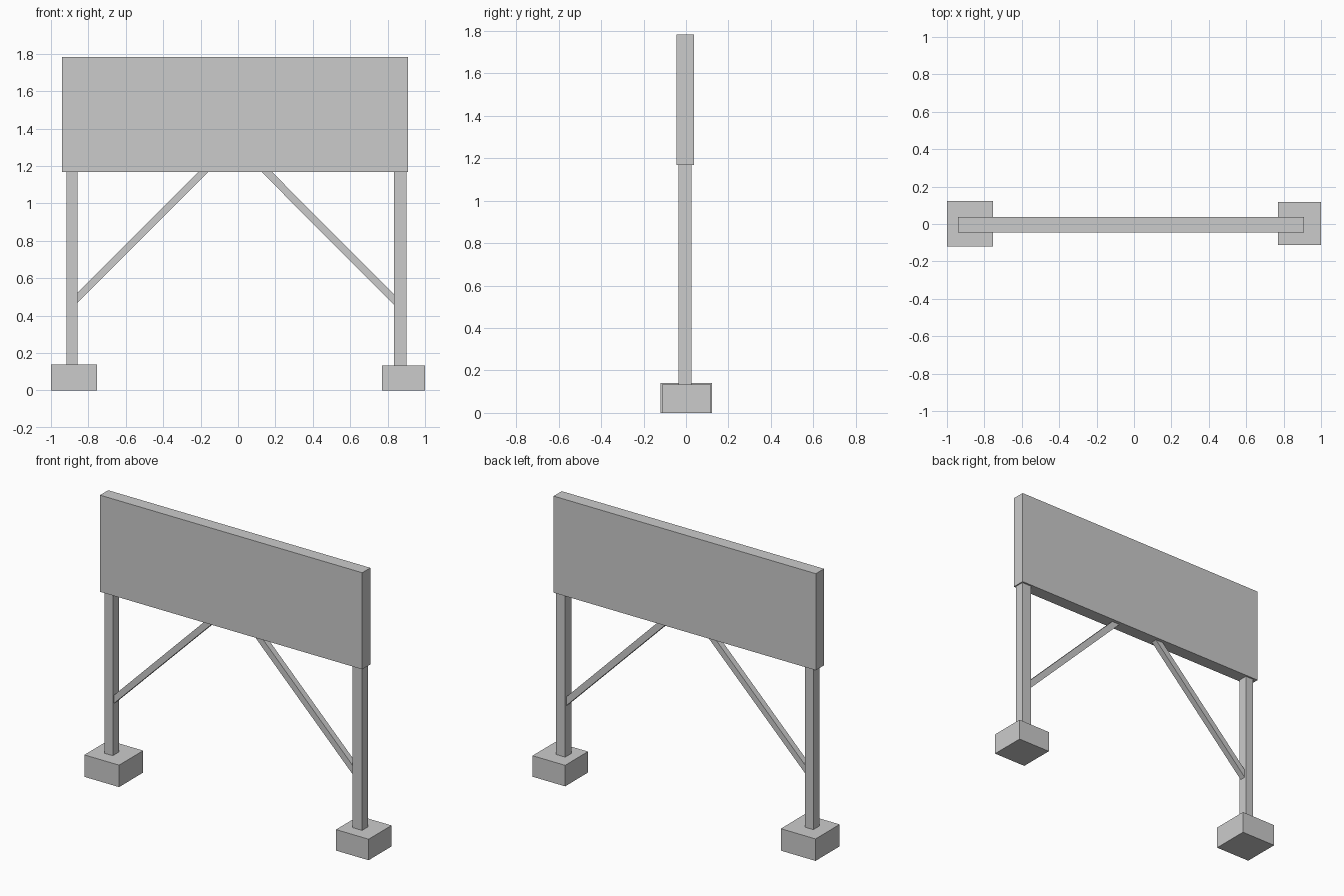
import bpy

if "Cube" in bpy.data.objects:
    bpy.data.objects.remove(bpy.data.objects["Cube"])


def prism(name, profile, y0, y1):
    """Extrude an x-z outline from y0 to y1."""
    n = len(profile)
    verts = [(x, y, z) for y in (y0, y1) for x, z in profile]
    faces = [tuple(range(n)), tuple(reversed(range(n, 2 * n)))]
    faces += [(i, i + n, (i + 1) % n + n, (i + 1) % n) for i in range(n)]
    mesh = bpy.data.meshes.new(name)
    mesh.from_pydata(verts, [], faces)
    mesh.update()
    obj = bpy.data.objects.new(name, mesh)
    bpy.context.collection.objects.link(obj)
    return obj


def box(name, x0, x1, y0, y1, z0, z1):
    return prism(name, [(x0, z0), (x1, z0), (x1, z1), (x0, z1)], y0, y1)


PANEL_Z = 1.167

# Sign board
box("sign_panel", -0.942, 0.908, -0.045, 0.037, PANEL_Z, 1.783)

# Footing blocks
box("left_footing", -1.0, -0.755, -0.12, 0.123, 0, 0.14)
box("right_footing", 0.77, 1.0, -0.112, 0.118, 0, 0.134)

# Posts
box("left_post", -0.917, -0.859, -0.035, 0.026, 0.14, PANEL_Z)
box("right_post", 0.834, 0.9, -0.035, 0.026, 0.134, PANEL_Z)

# Diagonal braces, mitred against the post and the panel
prism("left_brace", [(-0.859, 0.469), (-0.16, PANEL_Z),
                     (-0.214, PANEL_Z), (-0.859, 0.521)], -0.023, 0.015)
prism("right_brace", [(0.834, 0.458), (0.834, 0.514),
                      (0.183, PANEL_Z), (0.127, PANEL_Z)][::-1], -0.023, 0.015)
